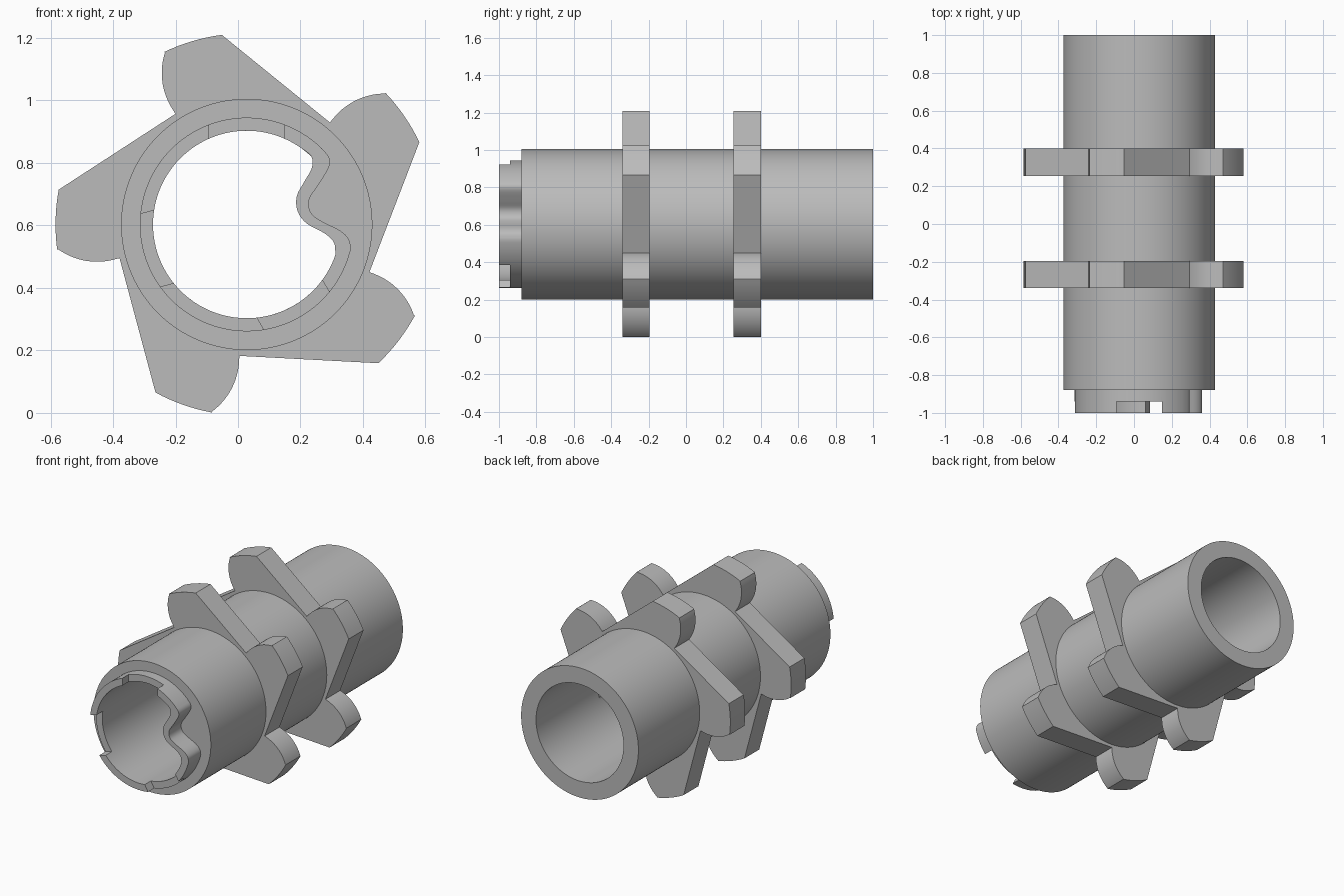
import bpy
import bmesh
import math
from mathutils import Vector, Matrix

if "Cube" in bpy.data.objects:
    bpy.data.objects.remove(bpy.data.objects["Cube"], do_unlink=True)

CX, CZ = 0.028, 0.603  # tube axis
BORE, LIP, TUBE, TIP = 0.3, 0.342, 0.402, 0.612

grey = bpy.data.materials.new("plain_grey")
grey.use_nodes = True
grey.diffuse_color = (0.5, 0.5, 0.5, 1)
grey.node_tree.nodes["Principled BSDF"].inputs["Base Color"].default_value = (0.5, 0.5, 0.5, 1)


def arc(r, start, end, n, cx=0.0, cz=0.0):
    """Points along an arc, angles in degrees, both ends included."""
    steps = [math.radians(start + (end - start) * i / n) for i in range(n + 1)]
    return [Vector((cx + r * math.cos(a), cz + r * math.sin(a))) for a in steps]


def smooth_path(points, n=4):
    """Catmull-Rom curve through the points."""
    p = [Vector(q) for q in points]
    p = [2 * p[0] - p[1]] + p + [2 * p[-1] - p[-2]]
    out = []
    for a, b, c, d in zip(p, p[1:], p[2:], p[3:]):
        for i in range(n):
            t = i / n
            out.append(0.5 * (2 * b + (c - a) * t + (2 * a - 5 * b + 4 * c - d) * t * t
                              + (3 * b - a - 3 * c + d) * t ** 3))
    return out + [p[-2]]


def angle(v):
    return math.degrees(math.atan2(v.y, v.x))


def finish(name, bm):
    bmesh.ops.recalc_face_normals(bm, faces=bm.faces[:])
    mesh = bpy.data.meshes.new(name)
    bm.to_mesh(mesh)
    bm.free()
    mesh.materials.append(grey)
    ob = bpy.data.objects.new(name, mesh)
    bpy.context.collection.objects.link(ob)
    return ob


def prism(name, outer, y0, y1, inner=None):
    """Extrude a profile along y; an inner loop of equal length makes it hollow."""
    bm = bmesh.new()

    def loop(pts, y):
        return [bm.verts.new((CX + p.x, y, CZ + p.y)) for p in pts]

    def bridge(a, b):
        for i in range(len(a)):
            bm.faces.new((a[i - 1], a[i], b[i], b[i - 1]))

    o0, o1 = loop(outer, y0), loop(outer, y1)
    bridge(o0, o1)
    if inner:
        i0, i1 = loop(inner, y0), loop(inner, y1)
        bridge(i0, i1)
        bridge(o0, i0)
        bridge(o1, i1)
    else:
        bm.faces.new(o0)
        bm.faces.new(o1)
    return finish(name, bm)


def circle(r, n=128):
    return arc(r, 0, 360, n)[:-1]


parts = [prism("tube_body", circle(TUBE), -0.88, 1.0, circle(BORE))]

# Toothed flanges: five hooked teeth around the tube
tooth = arc(0.214, 217.6, 161, 14, -0.058, 0.485) + arc(TIP, 115.5, 97.5, 8)
outline = []
for k in range(5):
    turn = Matrix.Rotation(math.radians(-72 * k), 2)
    outline += [turn @ p for p in tooth]
sleeve = [p.normalized() * 0.37 for p in outline]
for name, y in (("front_flange", -0.34), ("rear_flange", 0.255)):
    parts.append(prism(name, outline, y, y + 0.145, sleeve))

# Wavy key wall, inner and outer faces
wave_in = smooth_path([(.186, .237), (.208, .215), (.208, .18), (.183, .135), (.16, .09),
                       (.163, .042), (.192, .003), (.25, -.029), (.279, -.058), (.284, -.095)])
wave_out = smooth_path([(.24, .244), (.263, .215), (.263, .183), (.228, .125), (.2, .08),
                        (.205, .038), (.24, .01), (.298, -.019), (.327, -.048), (.333, -.08)])


def keyed_loop(wave, r):
    return wave + arc(r, angle(wave[-1]), angle(wave[0]) - 360, 96)[1:-1]


# Rib running inside the bore
rib = wave_in + arc(BORE + 0.006, angle(wave_in[-1]), angle(wave_in[0]), 20)
parts.append(prism("key_rib", rib, -0.88, 0.4))

# Front lip with three notches
lip = prism("front_lip", keyed_loop(wave_out, LIP), -1.0, -0.88, keyed_loop(wave_in, BORE))
bm = bmesh.new()
for a in (90, 195, 300):
    place = (Matrix.Translation((CX, -1.0, CZ)) @ Matrix.Rotation(math.radians(-a), 4, 'Y')
             @ Matrix.Translation((0.33, 0, 0)) @ Matrix.Diagonal((0.26, 0.12, 0.241, 1)))
    bmesh.ops.create_cube(bm, size=1, matrix=place)
cutter = finish("notch_cutter", bm)
cutter.hide_render = True
cut = lip.modifiers.new("notches", 'BOOLEAN')
cut.object = cutter
cut.operation = 'DIFFERENCE'
cut.solver = 'EXACT'
bpy.context.view_layer.update()
result = bpy.data.meshes.new_from_object(lip.evaluated_get(bpy.context.evaluated_depsgraph_get()))
lip.modifiers.clear()
lip.data = result
bpy.data.objects.remove(cutter, do_unlink=True)
parts.append(lip)

# Smooth round walls, crisp edges
bpy.ops.object.select_all(action='DESELECT')
for ob in parts:
    ob.select_set(True)
bpy.context.view_layer.objects.active = parts[0]
bpy.ops.object.shade_smooth_by_angle(angle=math.radians(30))
